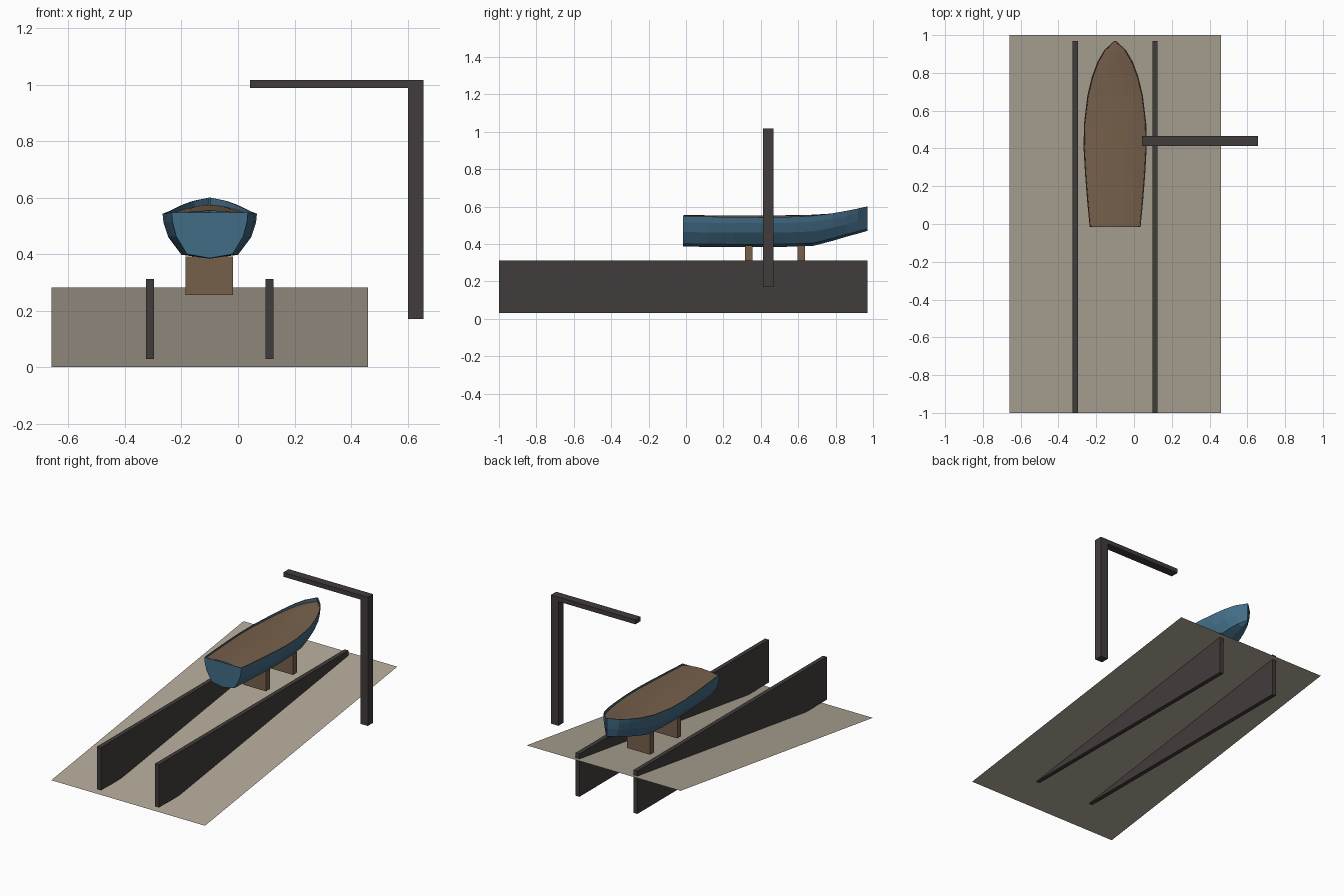
import bpy, bmesh

if "Cube" in bpy.data.objects:
    bpy.data.objects.remove(bpy.data.objects["Cube"])


def material(name, rgb):
    m = bpy.data.materials.new(name)
    m.diffuse_color = (*rgb, 1)
    m.use_nodes = True
    m.node_tree.nodes["Principled BSDF"].inputs["Base Color"].default_value = m.diffuse_color
    return m


CONCRETE = material("concrete beige", (0.43, 0.385, 0.31))
WOOD = material("wood brown", (0.18, 0.115, 0.07))
BLUE = material("hull blue", (0.055, 0.15, 0.24))
IRON = material("dark iron", (0.055, 0.045, 0.045))


def mesh_object(name, verts, faces, *mats):
    me = bpy.data.meshes.new(name)
    me.from_pydata(verts, [], faces)
    for m in mats:
        me.materials.append(m)
    bm = bmesh.new()
    bm.from_mesh(me)
    bmesh.ops.recalc_face_normals(bm, faces=bm.faces)
    bm.to_mesh(me)
    bm.free()
    ob = bpy.data.objects.new(name, me)
    bpy.context.collection.objects.link(ob)
    return ob


def box(name, x, y, z, mat):
    verts = [(a, b, c) for a in x for b in y for c in z]
    faces = [(0, 1, 3, 2), (4, 6, 7, 5), (0, 4, 5, 1),
             (2, 3, 7, 6), (0, 2, 6, 4), (1, 5, 7, 3)]
    return mesh_object(name, verts, faces, mat)


def loft(rows):
    n = len(rows[0])
    faces = [(i * n + j, i * n + j + 1, (i + 1) * n + j + 1, (i + 1) * n + j)
             for i in range(len(rows) - 1) for j in range(n - 1)]
    return [p for r in rows for p in r], faces


# Sloping slipway sheet
ramp = mesh_object("slipway_ramp", [(-0.66, -1, 0), (0.46, -1, 0),
                   (0.46, 1, 0.283), (-0.66, 1, 0.283)], [(0, 1, 2, 3)], CONCRETE)

# Slipway rails
for side, x in (("left", -0.311), ("right", 0.111)):
    box(side + "_rail", (x - 0.014, x + 0.014), (-1, 0.97), (0.03, 0.312), IRON)

# Keel blocks
for side, y in (("front", 0.335), ("rear", 0.617)):
    box(side + "_keel_block", (-0.185, -0.017), (y - 0.02, y + 0.02), (0.255, 0.392), WOOD)

# Crane post and arm
box("crane_post", (0.602, 0.657), (0.412, 0.467), (0.17, 0.99), IRON)
box("crane_arm", (0.042, 0.657), (0.412, 0.467), (0.988, 1.017), IRON)

# Boat stations: y, half width, keel height, sheer height
CX = -0.10
STATIONS = [(-0.015, 0.135, 0.386, 0.548), (0.12, 0.148, 0.385, 0.546),
            (0.26, 0.159, 0.384, 0.544), (0.40, 0.167, 0.384, 0.543),
            (0.53, 0.165, 0.385, 0.544), (0.68, 0.147, 0.390, 0.551),
            (0.78, 0.123, 0.416, 0.563), (0.86, 0.093, 0.440, 0.577),
            (0.92, 0.058, 0.456, 0.589), (0.97, 0.004, 0.470, 0.600)]
SECTION = [(1, 1), (0.98, 0.80), (0.88, 0.48), (0.60, 0.09), (0, 0)]
PROFILE = SECTION + [(-x, z) for x, z in reversed(SECTION[:-1])]

# Open hull shell with closed transom and stem
rows = [[(CX + w * px, y, k + (s - k) * pz) for px, pz in PROFILE]
        for y, w, k, s in STATIONS]
verts, faces = loft(rows)
n = len(PROFILE)
faces += [tuple(range(n)), tuple(range(len(verts) - n, len(verts)))]
hull = mesh_object("boat_hull", verts, faces, BLUE, WOOD)
shell = hull.modifiers.new("planking", 'SOLIDIFY')
shell.thickness = 0.005
shell.offset = -1
shell.material_offset_rim = 1

# Cambered deck set just below the sheer
rows = []
for i, (y, w, k, s) in enumerate(STATIONS):
    t = max(0, (y - 0.5) / 0.47)
    edge = s - 0.010 - 0.014 * t * t
    camber = 0.020 * w / 0.167
    half = max(w - 0.003, 0.001)
    rows.append([(CX + half * u, y + (0.002 if i == 0 else -0.003), edge + camber * (1 - u * u))
                 for u in (-1, -0.67, -0.33, 0, 0.33, 0.67, 1)])
mesh_object("boat_deck", *loft(rows), WOOD)
